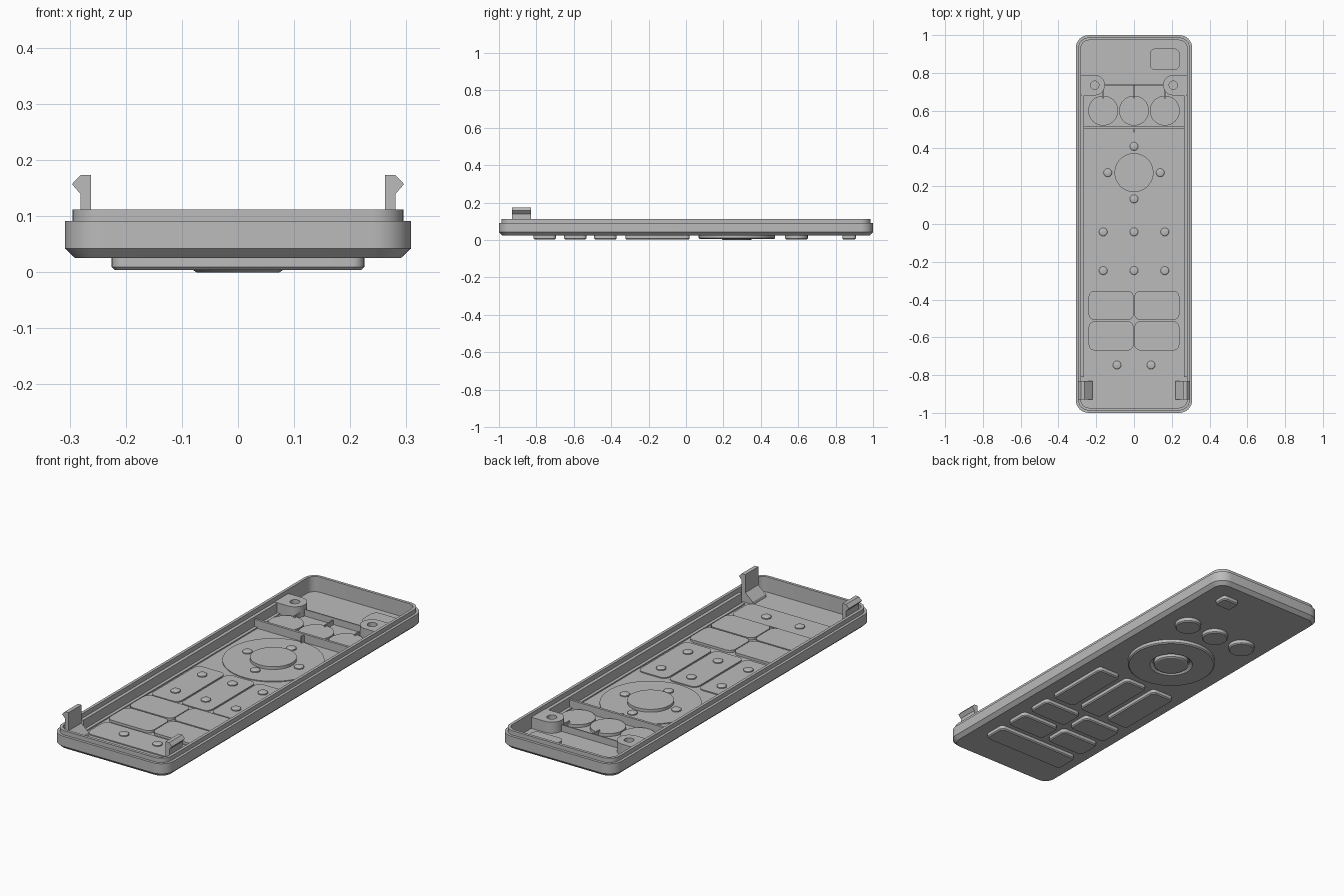
import bpy, bmesh, math

if "Cube" in bpy.data.objects:
    bpy.data.objects.remove(bpy.data.objects["Cube"])

grey = bpy.data.materials.new("plastic grey")
grey.diffuse_color = (0.5, 0.5, 0.5, 1)
grey.use_nodes = True
grey.node_tree.nodes["Principled BSDF"].inputs["Base Color"].default_value = grey.diffuse_color


def finish(name, bm):
    bmesh.ops.recalc_face_normals(bm, faces=bm.faces)
    me = bpy.data.meshes.new(name)
    bm.to_mesh(me)
    bm.free()
    me.materials.append(grey)
    ob = bpy.data.objects.new(name, me)
    bpy.context.collection.objects.link(ob)
    bpy.ops.object.select_all(action='DESELECT')
    ob.select_set(True)
    bpy.context.view_layer.objects.active = ob
    bpy.ops.object.shade_smooth_by_angle(angle=math.radians(30))
    return ob


def rounded(cx, cy, hx, hy, r, z, seg=8):
    """Points of a rounded rectangle at height z."""
    pts = []
    for i, (sx, sy) in enumerate([(1, 1), (-1, 1), (-1, -1), (1, -1)]):
        for k in range(seg + 1):
            a = math.pi / 2 * (i + k / seg)
            pts.append((cx + sx * (hx - r) + r * math.cos(a),
                        cy + sy * (hy - r) + r * math.sin(a), z))
    return pts


def circle(cx, cy, r, z, n=48):
    return [(cx + r * math.cos(2 * math.pi * i / n),
             cy + r * math.sin(2 * math.pi * i / n), z) for i in range(n)]


def loft(name, rings, closed=False):
    """Skin matching rings; cap the ends, or join last to first when closed."""
    bm = bmesh.new()
    loops = [[bm.verts.new(p) for p in ring] for ring in rings]
    n = len(loops[0])
    pairs = list(zip(loops, loops[1:]))
    if closed:
        pairs.append((loops[-1], loops[0]))
    else:
        bm.faces.new(loops[0])
        bm.faces.new(loops[-1])
    for a, b in pairs:
        for i in range(n):
            j = (i + 1) % n
            bm.faces.new((a[i], a[j], b[j], b[i]))
    return finish(name, bm)


def box(name, x0, x1, y0, y1, z0, z1):
    pts = [(x0, y0), (x1, y0), (x1, y1), (x0, y1)]
    return loft(name, [[(x, y, z) for x, y in pts] for z in (z0, z1)])


def key(name, cx, cy, hx, hy, r, fx, fy, top):
    """Rounded key showing below the shell, with a wider flange inside."""
    loft(name, [rounded(cx, cy, hx - .005, hy - .005, r - .005, .004),
                rounded(cx, cy, hx, hy, r, .009),
                rounded(cx, cy, hx, hy, r, .03)])
    loft(name + "_flange", [rounded(cx, cy, fx, fy, r + .01, .034),
                            rounded(cx, cy, fx, fy, r + .01, top)])


def contact(cx, cy, z):
    """Small rounded contact stud on the inside of a key."""
    loft("contact_stud", [circle(cx, cy, r, z + h, 24) for r, h in
                          [(.022, -.004), (.022, .005), (.018, .009), (.009, .011)]])


# Tray shell: chamfered underside, stepped rim, hollow inside
FLOOR = .038
loft("shell", [rounded(0, 0, hx, hx + .692, r, z) for hx, r, z in [
    (.290, .050, .025), (.308, .068, .042), (.308, .068, .091), (.295, .055, .091),
    (.295, .055, .112), (.281, .042, .112), (.281, .042, FLOOR)]])

# Power key
key("power_key", .163, .872, .045, .036, .018, .078, .057, .048)

# Row of round keys
for x in (-.163, 0, .163):
    loft("round_key", [circle(x, .59, .056, .004), circle(x, .59, .061, .009),
                       circle(x, .59, .061, .03)])
    loft("round_key_flange", [circle(x, .6, .079, .034), circle(x, .6, .079, .052)])
    box("round_key_rib", x - .003, x + .003, .665, .735, FLOOR, .06)

# Direction ring with a dished hole, and the centre key
RY = .272
loft("direction_ring", [circle(0, RY, r, z, 72) for r, z in [
    (.086, .020), (.100, .005), (.198, .005), (.204, .010), (.204, .03), (.086, .03)]],
    closed=True)
loft("direction_ring_flange", [circle(0, RY, .225, z, 72) for z in (.034, .042)])
loft("centre_key", [circle(0, RY, r, z) for r, z in [(.074, 0), (.080, .004), (.080, .03)]])
loft("centre_key_flange", [circle(0, RY, .103, z) for z in (.036, .056)])
for dx, dy in [(.139, 0), (-.139, 0), (0, .139), (0, -.139)]:
    contact(dx, RY + dy, .042)

# Three long rocker keys
for x in (-.163, 0, .163):
    key("rocker_key", x, -.152, .062, .172, .02, .077, .185, .043)
    for y in (-.042, -.247):
        contact(x, y, .043)

# Four rectangular keys
for x in (-.121, .121):
    for y, fy in ((-.431, -.421), (-.592, -.583)):
        key("block_key", x, y, .104, .060, .022, .119, .077, .050)

# Wide key at the front end
key("wide_key", 0, -.755, .225, .060, .022, .238, .075, .043)
for x in (-.09, .09):
    contact(x, -.747, .043)


def screw_boss(s):
    """Screw post merged into the side wall, with a hole down its middle."""
    cx, cy = s * .208, .735
    outer, hole, n = [], [], 48
    for i in range(n):
        a = 2 * math.pi * i / n
        c, d = math.cos(a), math.sin(a)
        k = .054
        if c * s < 0:           # round side facing the middle
            outer.append((cx + k * c, cy + k * d))
        else:                   # square side meeting the wall
            t = min(.074 / max(abs(c), 1e-6), k / max(abs(d), 1e-6))
            outer.append((cx + t * c, cy + t * d))
        hole.append((cx + .022 * c, cy + .022 * d))
    at = lambda pts, z: [(x, y, z) for x, y in pts]
    loft("screw_boss", [at(outer, FLOOR - .003), at(outer, .092),
                        at(hole, .092), at(hole, FLOOR - .003)], closed=True)


def snap_clip(s):
    """Hooked clip with a sloped foot."""
    prof = [(.218, .036), (.222, .050), (.262, .085), (.262, .173), (.281, .173),
            (.296, .157), (.281, .140), (.281, .036)]
    loft("snap_clip", [[(s * x, y, z) for x, z in prof] for y in (-.93, -.83)])


for s in (-1, 1):
    screw_boss(s)
    snap_clip(s)
    a, b = sorted((s * .265, s * .283))
    box("side_rib", a, b, -.81, .68, FLOOR - .002, .09)
    a, b = sorted((s * .250, s * .266))
    box("side_ledge", a, b, -.81, .68, FLOOR - .002, .044)

# Cross ribs
box("post_rib", -.16, .16, .732, .738, FLOOR - .002, .07)
box("cross_wall", -.268, .268, .506, .518, FLOOR - .002, .078)
box("cross_wall_gusset", -.003, .003, .485, .508, FLOOR - .002, .072)
